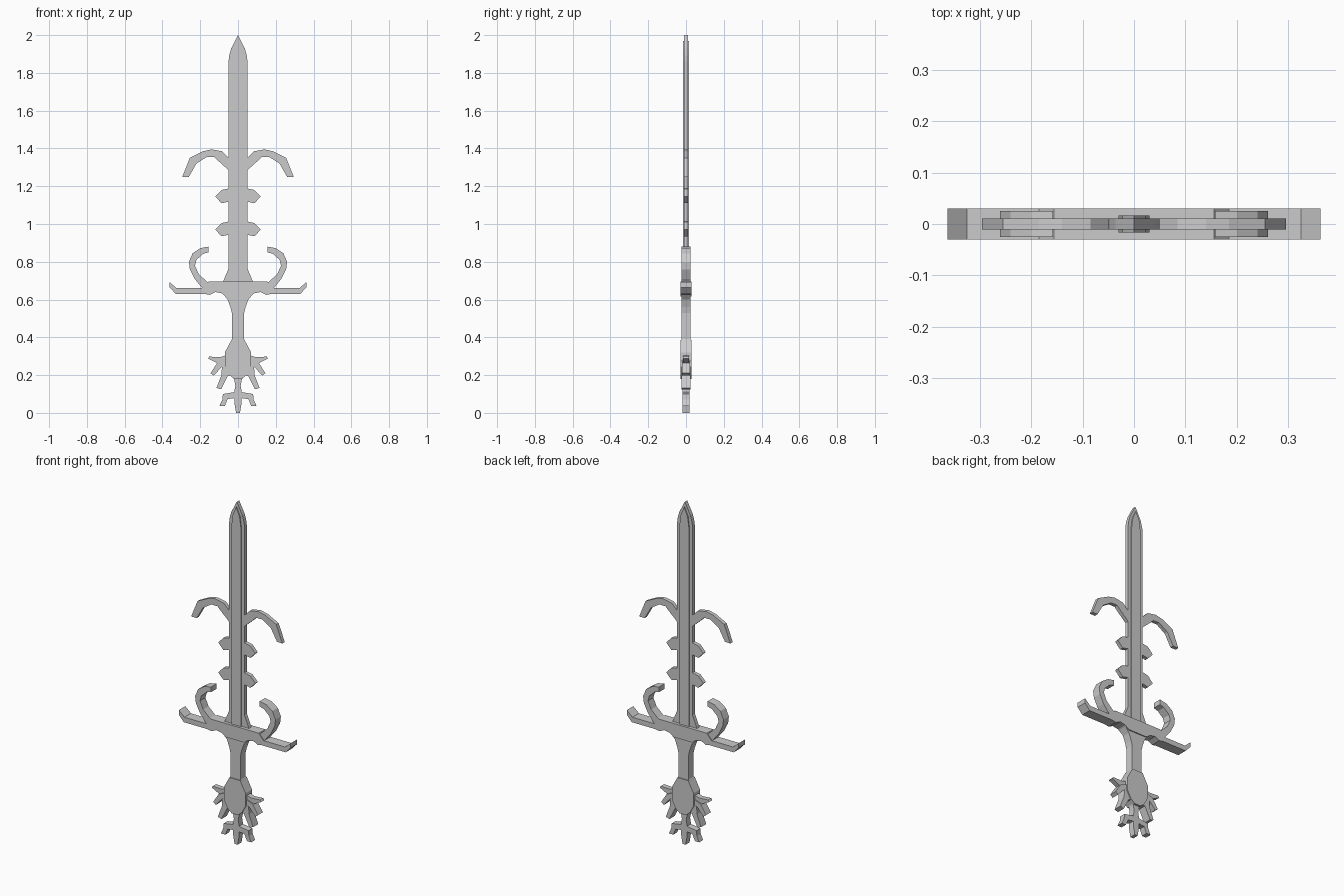
import bpy, bmesh


def plate(name, points, depth):
    """Extrude a front-view (x, z) outline to +-depth along y."""
    bm = bmesh.new()
    face = bm.faces.new([bm.verts.new((x, -depth, z)) for x, z in points])
    ext = bmesh.ops.extrude_face_region(bm, geom=[face])
    verts = [v for v in ext["geom"] if isinstance(v, bmesh.types.BMVert)]
    bmesh.ops.translate(bm, verts=verts, vec=(0, 2 * depth, 0))
    bmesh.ops.recalc_face_normals(bm, faces=bm.faces)
    me = bpy.data.meshes.new(name)
    bm.to_mesh(me)
    bm.free()
    ob = bpy.data.objects.new(name, me)
    bpy.context.collection.objects.link(ob)
    return ob


def symmetric(name, half, depth):
    """Whole outline from its right half, listed top to bottom."""
    left = [(-x, z) for x, z in reversed(half) if x > 0]
    return plate(name, half + left, depth)


def paired(name, points, depth):
    """Right-hand part with a mirrored twin."""
    ob = plate(name, points, depth)
    ob.modifiers.new("Mirror", 'MIRROR')
    return ob


def barb(z):
    return [(.05, z + .043), (.087, z + .035), (.12, z), (.087, z - .035), (.05, z - .027)]


# Thin blade edge with horns, barbs and flared base
horn = [(.05, 1.35), (.085, 1.385), (.14, 1.395), (.185, 1.385), (.255, 1.35),
        (.295, 1.25), (.26, 1.25), (.22, 1.32), (.165, 1.355), (.125, 1.355),
        (.10, 1.33), (.05, 1.285)]
tip = [(0, 2), (.036, 1.93), (.047, 1.89), (.05, 1.86)]
symmetric("blade_edge", tip + horn + barb(1.145) + barb(.97)
          + [(.05, .765), (.085, .68)], .011)

# Raised middle of the blade
symmetric("blade_core", [(0, 1.97), (.022, 1.92), (.03, 1.86), (.03, .68)], .017)

# Cross guard with upturned ends and scalloped underside
symmetric("guard", [(.155, .695), (.185, .66), (.325, .66), (.362, .692),
                    (.362, .665), (.33, .63), (.175, .63), (.15, .625),
                    (.12, .64), (.085, .633), (.06, .615)], .03)

# Curled guard hooks
paired("guard_hook", [(.15, .69), (.185, .655), (.23, .71), (.255, .76),
                      (.26, .80), (.24, .845), (.20, .872), (.157, .88),
                      (.157, .85), (.185, .842), (.22, .81), (.228, .78),
                      (.208, .735), (.165, .695)], .025)

# Grip
symmetric("grip", [(.085, .636), (.055, .60), (.04, .56), (.033, .53),
                   (.033, .39), (.055, .345), (.04, .33)], .024)

# Pommel body
symmetric("pommel", [(.035, .385), (.07, .32), (.07, .245), (.045, .20), (.02, .18)], .03)

# Pommel spikes
paired("upper_spike", [(.05, .31), (.095, .295), (.152, .298), (.16, .288),
                       (.11, .263), (.05, .255)], .015)
paired("middle_spike", [(.06, .285), (.11, .265), (.145, .21), (.128, .197),
                        (.085, .245), (.05, .24)], .022)
paired("lower_spike", [(.045, .25), (.085, .245), (.088, .20), (.114, .132),
                       (.09, .125), (.055, .195), (.03, .20)], .024)

# Stem and bottom claw
symmetric("claw", [(.035, .205), (.02, .175), (.014, .145), (.02, .11),
                   (.08, .10), (.083, .07), (.098, .037), (.07, .037),
                   (.055, .073), (.02, .078), (.018, .045), (.01, 0)], .018)
